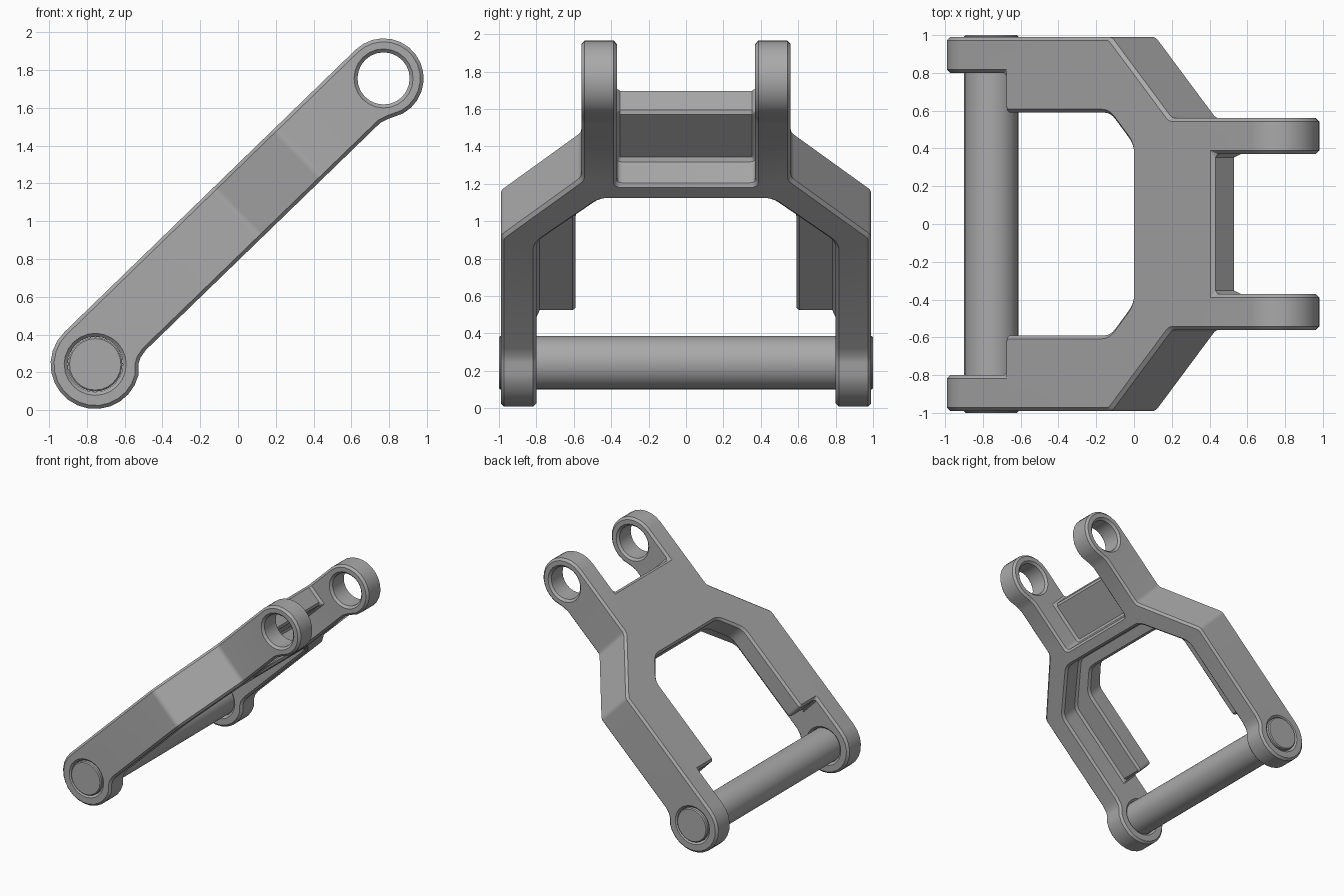
import bpy
import bmesh
from math import radians, cos, sin, tan
from mathutils import Vector

if "Cube" in bpy.data.objects:
    bpy.data.objects.remove(bpy.data.objects["Cube"])

TILT = radians(-44.1)           # the whole link leans up towards +x
PIVOT = (-0.755, 0, 0.243)      # axis of the lower pin
EYE = (2.147, 0.0245)           # upper eye, in link coordinates

metal = bpy.data.materials.new("grey_metal")
metal.use_nodes = True
GREY = (0.4, 0.4, 0.4, 1)
metal.diffuse_color = GREY
metal.node_tree.nodes["Principled BSDF"].inputs["Base Color"].default_value = GREY


def rounded(points, steps=4):
    """Round each (a, b, radius) corner of a closed outline."""
    out = []
    for i, (a, b, r) in enumerate(points):
        p = Vector((a, b))
        if not r:
            out.append(p)
            continue
        d0 = (Vector(points[i - 1][:2]) - p).normalized()
        d1 = (Vector(points[(i + 1) % len(points)][:2]) - p).normalized()
        t = r / tan(d0.angle(d1) / 2)
        for k in range(steps + 1):
            f = k / steps
            out.append(p + d0 * t * (1 - f) ** 2 + d1 * t * f ** 2)
    return out


def mirrored(half):
    """The other half of an outline, running back along -y."""
    return [(u, -y, r) for u, y, r in reversed(half)]


def arc(center, radius, start, end, count):
    angles = [radians(start + (end - start) * i / count) for i in range(count + 1)]
    return [(center[0] + radius * cos(a), center[1] + radius * sin(a)) for a in angles]


def prism(name, outline, low, high, across):
    """Extrude an outline along v, or along y when across is set."""
    bm = bmesh.new()

    def place(p, h):
        return (p[0], h, p[1]) if across else (p[0], p[1], h)
    face = bm.faces.new([bm.verts.new(place(p, low)) for p in outline])
    moved = bmesh.ops.extrude_face_region(bm, geom=[face])["geom"]
    shift = Vector(place((0, 0), high - low))
    bmesh.ops.translate(bm, vec=shift, verts=[v for v in moved if isinstance(v, bmesh.types.BMVert)])
    bmesh.ops.recalc_face_normals(bm, faces=bm.faces)
    mesh = bpy.data.meshes.new(name)
    bm.to_mesh(mesh)
    bm.free()
    mesh.materials.append(metal)
    obj = bpy.data.objects.new(name, mesh)
    obj.rotation_euler.y = TILT
    obj.location = PIVOT
    bpy.context.collection.objects.link(obj)
    return obj


def activate(obj):
    bpy.ops.object.select_all(action='DESELECT')
    obj.select_set(True)
    bpy.context.view_layer.objects.active = obj


def combine(obj, tool, operation):
    activate(obj)
    mod = obj.modifiers.new("cut", 'BOOLEAN')
    mod.solver = 'EXACT'
    mod.operation = operation
    mod.object = tool
    bpy.ops.object.modifier_apply(modifier=mod.name)
    bpy.data.objects.remove(tool)


def finish(obj, width):
    """Chamfer the hard edges and smooth the round faces."""
    activate(obj)
    mod = obj.modifiers.new("chamfer", 'BEVEL')
    mod.width = width
    mod.segments = 1
    mod.limit_method = 'ANGLE'
    mod.angle_limit = radians(40)
    mod.use_clamp_overlap = False
    bpy.ops.object.modifier_apply(modifier=mod.name)
    bpy.ops.object.shade_smooth_by_angle(angle=radians(30))


# Full-depth frame: two rails, a cross bar and two arms
outer = [(-0.4, 0.99, 0), (1.1, 0.99, 0.06), (1.545, 0.56, 0.06),
         (2.6, 0.56, 0), (2.6, 0.37, 0), (1.5, 0.37, 0.03)]
inner = [(1.385, 0.46, 0.12), (1.05, 0.8, 0.12), (-0.4, 0.8, 0)]
frame = prism("frame", rounded(outer + mirrored(outer) + mirrored(inner) + inner), -0.6, 0.6, False)

# Thin web along the top of the frame
web_outer = [(0.324, 0.9, 0), (1.06, 0.9, 0), (1.5, 0.45, 0), (1.863, 0.45, 0)]
web_inner = [(1.264, 0.42, 0.12), (1.09, 0.59, 0.12), (0.324, 0.59, 0.03)]
web = prism("web", rounded(web_outer + mirrored(web_outer) + mirrored(web_inner) + web_inner),
            0.06, 0.5, False)
combine(frame, web, 'UNION')

# Side profile: lower eye, straight body, upper eye
profile = arc((0, 0), 0.236, 90, 302, 15)
profile += [(0.165, -0.158), (0.197, -0.141), (0.245, -0.132), (1.97, -0.132), (2.02, -0.148)]
profile += arc(EYE, 0.212, -105, 90, 14)
combine(frame, prism("profile", profile, -1.2, 1.2, True), 'INTERSECT')

# Bores through both pairs of eyes
for centre, radius in (((0, 0), 0.146), (EYE, 0.138)):
    bore = arc(centre, radius, 0, 345, 23)
    combine(frame, prism("bore", bore, -1.3, 1.3, True), 'DIFFERENCE')

# Clean the cut mesh before chamfering
bm = bmesh.new()
bm.from_mesh(frame.data)
bmesh.ops.remove_doubles(bm, verts=bm.verts, dist=0.0005)
bmesh.ops.dissolve_limit(bm, angle_limit=radians(0.5), verts=bm.verts, edges=bm.edges)
bm.to_mesh(frame.data)
bm.free()
finish(frame, 0.018)

# Cross pin through the lower eyes
pin = prism("cross_pin", arc((0, 0), 0.144, 0, 345, 23), -1.0, 1.0, True)
finish(pin, 0.008)
